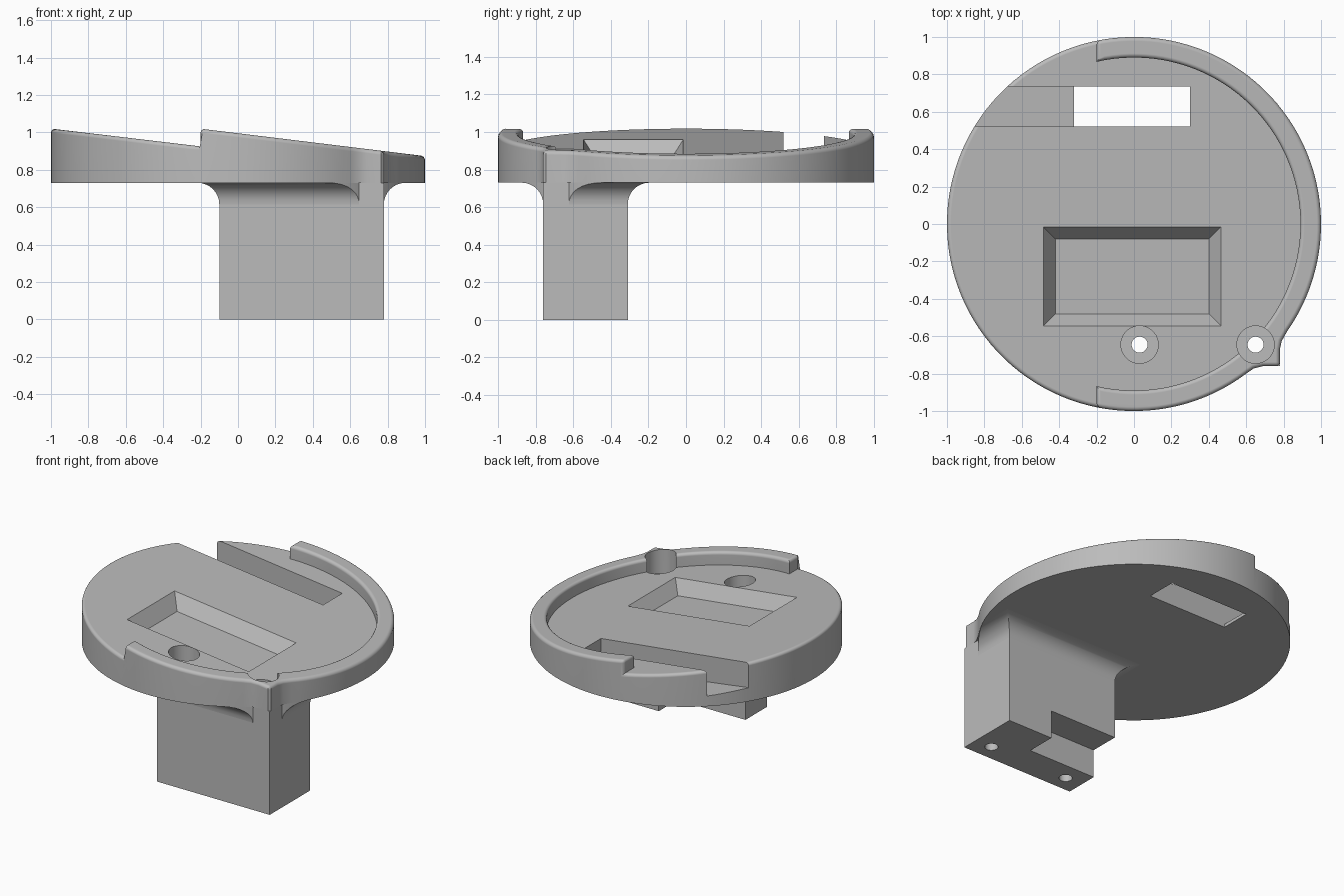
import bpy, bmesh, math
from mathutils import Vector

cube = bpy.data.objects.get("Cube")
if cube:
    bpy.data.objects.remove(cube)

grey = bpy.data.materials.new("plain_grey")
grey.use_nodes = True
colour = (0.5, 0.5, 0.5, 1)
grey.diffuse_color = colour
grey.node_tree.nodes["Principled BSDF"].inputs["Base Color"].default_value = colour


def rim_z(x):
    return 0.995 - 0.122 * x


def deck_z(x):
    return 0.901 - 0.119 * x


def flat(z):
    return lambda x: z


def arc(radius, start, end, steps, cx=0, cy=0):
    angles = [math.radians(start + (end - start) * i / steps) for i in range(steps + 1)]
    return [(cx + radius * math.cos(a), cy + radius * math.sin(a)) for a in angles]


def rect(x0, x1, y0, y1, grow=0):
    return [(x0 - grow, y0 - grow), (x1 + grow, y0 - grow),
            (x1 + grow, y1 + grow), (x0 - grow, y1 + grow)]


def loft(name, layers):
    """Solid through stacked outlines, each given as (points, height function)."""
    bm = bmesh.new()
    rings = [[bm.verts.new((x, y, h(x))) for x, y in pts] for pts, h in layers]
    for low, high in zip(rings, rings[1:]):
        n = len(low)
        for i in range(n):
            j = (i + 1) % n
            bm.faces.new((low[i], low[j], high[j], high[i]))
    bm.faces.new(rings[0][::-1])
    bm.faces.new(rings[-1])
    bmesh.ops.recalc_face_normals(bm, faces=bm.faces)
    mesh = bpy.data.meshes.new(name)
    bm.to_mesh(mesh)
    bm.free()
    obj = bpy.data.objects.new(name, mesh)
    obj.data.materials.append(grey)
    bpy.context.collection.objects.link(obj)
    return obj


def prism(name, pts, bottom, top):
    return loft(name, [(pts, bottom), (pts, top)])


def boolean(obj, tool, operation="DIFFERENCE"):
    mod = obj.modifiers.new("cut", "BOOLEAN")
    mod.operation = operation
    mod.solver = "EXACT"
    mod.object = tool
    bpy.context.view_layer.objects.active = obj
    bpy.ops.object.modifier_apply(modifier=mod.name)


def discard(*tools):
    for tool in tools:
        bpy.data.objects.remove(tool)


# Round plate with the square corner lug in its outline
outline = arc(1, -35, 307, 114)
outline += [(0.64, -0.772), (0.69, -0.76), (0.765, -0.76), (0.78, -0.745),
            (0.78, -0.67), (0.79, -0.625)]
plate = prism("round_plate", outline, flat(0.73), rim_z)

# Sloping deck, leaving a raised rim on the right
deck = arc(0.89, -103, 103, 72) + [(-0.2, 1.2), (-1.2, 1.2), (-1.2, -1.2), (-0.2, -1.2)]
cutter = prism("deck_cutter", deck, deck_z, flat(1.5))
boolean(plate, cutter)
discard(cutter)

# Rounded top edges
bm = bmesh.new()
bm.from_mesh(plate.data)


def on_top_edge(v):
    x, y, z = v.co
    on_rim = abs(z - rim_z(x)) < 0.002
    on_low_edge = abs(z - deck_z(x)) < 0.002 and math.hypot(x, y) > 0.97
    return on_rim or on_low_edge


edges = [e for e in bm.edges if all(on_top_edge(v) for v in e.verts)
         and e.calc_face_angle(0) > 0.5]
bmesh.ops.bevel(bm, geom=edges, offset=0.022, segments=4, profile=0.5,
                affect="EDGES", clamp_overlap=False)
bm.to_mesh(plate.data)
bm.free()

# Sloped-wall pocket
pocket = rect(-0.42, 0.4, -0.48, -0.08)
cutter = loft("pocket_cutter", [
    (pocket, lambda x: deck_z(x) - 0.095),
    (rect(-0.42, 0.4, -0.48, -0.08, 0.065), deck_z),
    (rect(-0.42, 0.4, -0.48, -0.08, 0.07), lambda x: deck_z(x) + 0.03)])
boolean(plate, cutter)
discard(cutter)

# Through slot and the channel that leads to it from the edge
slot = prism("slot_cutter", rect(-0.32, 0.3, 0.52, 0.735), flat(0.5), flat(1.3))
channel = prism("channel_cutter", rect(-1.2, -0.3, 0.52, 0.735),
                lambda x: 0.735 - 0.14 * (x + 0.2), flat(1.3))
for tool in (slot, channel):
    boolean(plate, tool)
discard(slot, channel)

# Post with a notch in its foot
post = prism("post", rect(-0.1, 0.78, -0.76, -0.31), flat(0), flat(0.73))
notch = prism("notch_cutter", rect(-0.3, 0.43, -0.52, -0.1), flat(-0.1), flat(0.2))
boolean(post, notch)
discard(notch)

# Curved flare joining the post to the plate, trimmed to the round edge
layers = []
for i in range(9):
    a = math.radians(90 * i / 8)
    layers.append((rect(-0.1, 0.78, -0.76, -0.31, 0.115 * (1 - math.cos(a))),
                   flat(0.615 + 0.115 * math.sin(a))))
flare = loft("post_flare", layers)
trim = prism("flare_trim", arc(0.999, 0, 357, 119), flat(0.4), flat(1))
boolean(flare, trim, "INTERSECT")
discard(trim)

# Counterbored screw holes down through the post
for hole_x in (0.03, 0.65):
    bore = prism("bore_cutter", arc(0.1, 0, 350, 35, hole_x, -0.645), flat(0.74), flat(1.3))
    hole = prism("hole_cutter", arc(0.043, 0, 345, 23, hole_x, -0.645), flat(-0.2), flat(1.3))
    boolean(plate, bore)
    for part in (plate, post, flare):
        boolean(part, hole)
    discard(bore, hole)

# Smooth curves, crisp corners
for part in (plate, post, flare):
    bpy.ops.object.select_all(action="DESELECT")
    part.select_set(True)
    bpy.context.view_layer.objects.active = part
    bpy.ops.object.shade_smooth_by_angle(angle=math.radians(32))
    weighted = part.modifiers.new("even_normals", "WEIGHTED_NORMAL")
    weighted.keep_sharp = True
